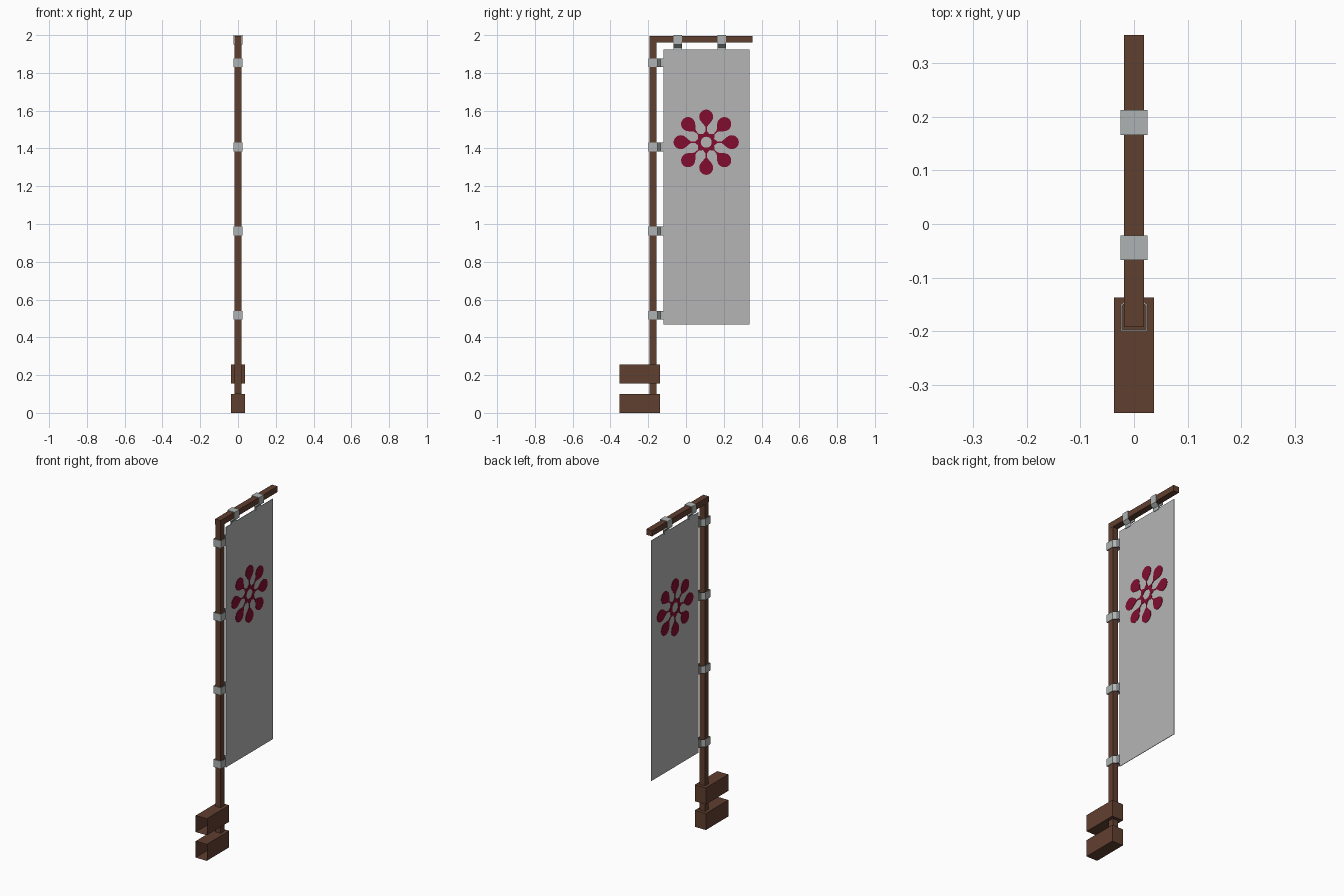
import bpy, bmesh, math

if "Cube" in bpy.data.objects:
    bpy.data.objects.remove(bpy.data.objects["Cube"])


def material(name, rgb):
    m = bpy.data.materials.new(name)
    m.diffuse_color = (*rgb, 1)
    m.use_nodes = True
    m.node_tree.nodes["Principled BSDF"].inputs["Base Color"].default_value = m.diffuse_color
    return m


BROWN = material("dark_wood", (0.118, 0.050, 0.029))
CLOTH = material("grey_cloth", (0.46, 0.46, 0.46))
STRAP = material("strap_grey", (0.43, 0.45, 0.45))
CRIMSON = material("crimson", (0.22, 0.004, 0.029))


def finish(name, bm, mat):
    bmesh.ops.recalc_face_normals(bm, faces=bm.faces[:])
    me = bpy.data.meshes.new(name)
    bm.to_mesh(me)
    bm.free()
    me.materials.append(mat)
    ob = bpy.data.objects.new(name, me)
    bpy.context.collection.objects.link(ob)
    return ob


def box(name, lo, hi, mat, open_front=False):
    bm = bmesh.new()
    bmesh.ops.create_cube(bm, size=1)
    for v in bm.verts:
        v.co = [lo[i] + (v.co[i] + 0.5) * (hi[i] - lo[i]) for i in range(3)]
    ob_faces = [f for f in bm.faces if f.calc_center_median().y < lo[1] + 1e-4]
    bmesh.ops.recalc_face_normals(bm, faces=bm.faces[:])
    if open_front:
        bmesh.ops.delete(bm, geom=ob_faces, context='FACES_ONLY')
    me = bpy.data.meshes.new(name)
    bm.to_mesh(me)
    bm.free()
    me.materials.append(mat)
    ob = bpy.data.objects.new(name, me)
    bpy.context.collection.objects.link(ob)
    return ob


# Frame: pole, top bar and two wall brackets open at the front end
box("pole", (-0.0175, -0.192, 0.10), (0.0175, -0.156, 1.962), BROWN)
box("top_bar", (-0.0185, -0.192, 1.961), (0.0185, 0.352, 1.996), BROWN)
for name, z in (("lower_bracket", 0.0), ("upper_bracket", 0.155)):
    box(name, (-0.037, -0.352, z), (0.037, -0.137, z + 0.1), BROWN, True)

# Hanging cloth
box("banner", (-0.0015, -0.119, 0.467), (0.0015, 0.335, 1.923), CLOTH)


# Straps: ribbon looped round the frame and pinched onto the cloth
def strap(name, place, length, width=0.046):
    half = [(0.0235, 0.0015), (0.0235, 0.048), (0.0035, 0.064), (0.0035, length)]
    path = [(-a, b) for a, b in reversed(half)] + half
    bm = bmesh.new()
    rows = [[bm.verts.new(place(a, b, s * width / 2)) for s in (-1, 1)] for a, b in path]
    for p, q in zip(rows, rows[1:]):
        bm.faces.new((p[0], p[1], q[1], q[0]))
    mod = finish(name, bm, STRAP).modifiers.new("thickness", 'SOLIDIFY')
    mod.thickness = 0.003
    mod.offset = 0
    mod.use_even_offset = True


for i, z in enumerate((0.517, 0.963, 1.408, 1.854)):
    strap(f"pole_strap_{i + 1}", lambda a, b, w: (a, -0.199 + b, z + w), 0.080)
for i, y in enumerate((-0.044, 0.189)):
    strap(f"bar_strap_{i + 1}", lambda a, b, w: (a, y + w, 2.0 - b), 0.085)

# Flower emblem: thin plates showing on both sides of the cloth
CY, CZ, HALF = 0.107, 1.433, 0.0035


def prism(bm, outline):
    f = bm.faces.new([bm.verts.new((-HALF, CY + u, CZ + v)) for u, v in outline])
    r = bmesh.ops.extrude_face_region(bm, geom=[f])
    for v in r["geom"]:
        if isinstance(v, bmesh.types.BMVert):
            v.co.x = HALF


bm = bmesh.new()
for k in range(8):
    t = k * math.pi / 4
    c, s = math.cos(t), math.sin(t)
    arc = [math.radians(-125 + 250 * j / 14) for j in range(15)]
    drop = [(0.05, -0.003), (0.082, -0.004)]
    drop += [(0.135 + 0.038 * math.cos(a), 0.037 * math.sin(a)) for a in arc]
    drop += [(0.082, 0.004), (0.05, 0.003)]
    prism(bm, [(r * c - w * s, r * s + w * c) for r, w in drop])
finish("emblem_petals", bm, CRIMSON)

bm = bmesh.new()
N = 64
loops = []
for j in range(N):
    t = 2 * math.pi * j / N
    ro, ri = 0.053 + 0.007 * math.cos(8 * t), 0.029
    loops.append([bm.verts.new((x, CY + r * math.cos(t), CZ + r * math.sin(t)))
                  for x, r in ((-HALF, ri), (-HALF, ro), (HALF, ro), (HALF, ri))])
for j in range(N):
    p, q = loops[j], loops[(j + 1) % N]
    for m in range(4):
        n = (m + 1) % 4
        bm.faces.new((p[m], p[n], q[n], q[m]))
finish("emblem_ring", bm, CRIMSON)
